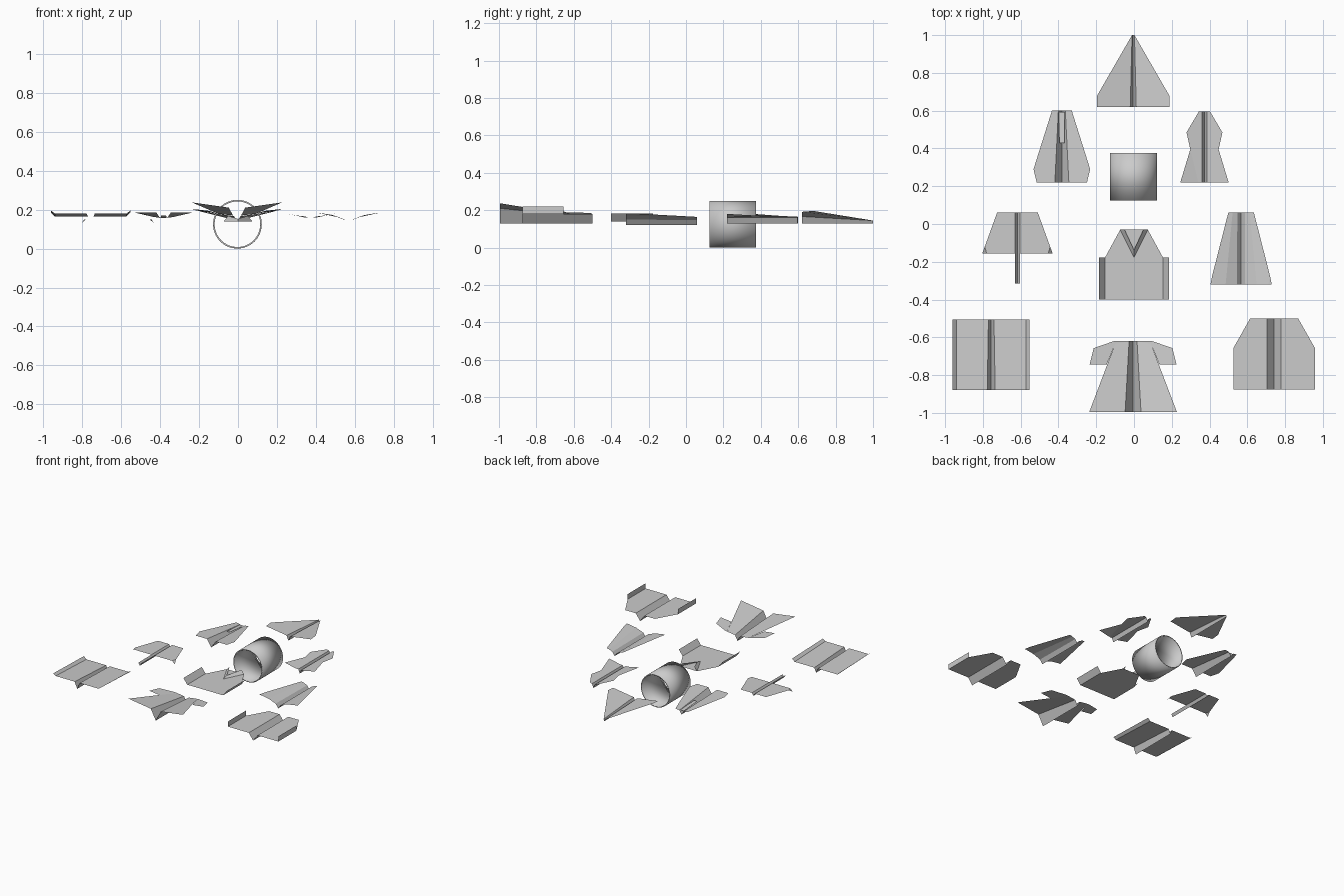
import bpy, bmesh, math
from mathutils import Matrix, Vector

default_cube = bpy.data.objects.get("Cube")
if default_cube:
    bpy.data.objects.remove(default_cube, do_unlink=True)

# One plain paper colour
paper = bpy.data.materials.new("paper_grey")
paper.use_nodes = True
paper.diffuse_color = (.6, .6, .6, 1)
paper.node_tree.nodes["Principled BSDF"].inputs["Base Color"].default_value = paper.diffuse_color


def finish(name, bm, centre_x):
    """Turn a bmesh into a paper object standing at centre_x."""
    mesh = bpy.data.meshes.new(name)
    bm.to_mesh(mesh)
    bm.free()
    mesh.materials.append(paper)
    obj = bpy.data.objects.new(name, mesh)
    obj.location.x = centre_x
    bpy.context.collection.objects.link(obj)
    return obj


def folded_plane(name, centre_x, *panels):
    """Build the left half from flat panels and mirror it across the keel."""
    bm = bmesh.new()
    for outline in panels:
        bm.faces.new([bm.verts.new(point) for point in outline])
    bmesh.ops.remove_doubles(bm, verts=bm.verts, dist=.0005)
    obj = finish(name, bm, centre_x)
    mirror = obj.modifiers.new("other_half", "MIRROR")
    mirror.merge_threshold = .0005


def shift(point, out=0, ahead=0, up=0):
    """A new point measured from a known one."""
    return point + Vector((out, ahead, up))


def narrow(point, factor):
    """The point moved towards the keel line."""
    return Vector((point.x * factor, point.y, point.z))


def keel(nose, tail, width, depth, nose_scale=1.0, bottom=.13):
    """One side of a V keel, with its two upper corners where the wing starts."""
    nose_bottom = Vector((0, nose, bottom))
    tail_bottom = Vector((0, tail, bottom))
    nose_root = shift(nose_bottom, out=width * nose_scale, up=depth * nose_scale)
    tail_root = shift(tail_bottom, out=width, up=depth)
    return [nose_bottom, tail_bottom, tail_root, nose_root], nose_root, tail_root


# Pointed dart
side, nose_root, tail_root = keel(nose=1, tail=.62, width=.016, depth=.036, nose_scale=.4)
tip = shift(tail_root, out=.175, up=.025)
folded_plane("pointed_dart", -.004, side,
             [nose_root, tail_root, tip, shift(tip, ahead=.06, up=.005)])

# Blunt dart with a locking tab over the keel
side, nose_root, tail_root = keel(nose=.6, tail=.22, width=.037, depth=.055, nose_scale=.5)
tip = shift(tail_root, out=.096)
elbow = shift(tip, out=.017, ahead=.07)
shoulder = shift(nose_root, out=.034, up=.005)
tab_front = nose_root.lerp(tail_root, .02)
tab_rear = nose_root.lerp(tail_root, .45)
folded_plane("blunt_dart", -.382, side,
             [nose_root, tail_root, tip, elbow, shoulder],
             [narrow(tab_front, 0), narrow(tab_rear, 0), narrow(tab_rear, .5), narrow(tab_front, .8)])

# Waisted glider with folded rear wings
side, nose_root, tail_root = keel(nose=.595, tail=.22, width=.013, depth=.03)
shoulder = shift(nose_root, out=.017, up=.005)
bulge = shift(shoulder, out=.065, ahead=-.11, up=.005)
waist = shift(bulge, out=-.02, ahead=-.09)
hinge = shift(tail_root, out=.02)
tip = shift(hinge, out=.095, up=.02)
folded_plane("waisted_glider", .373, side,
             [nose_root, tail_root, hinge, waist, bulge, shoulder],
             [waist, hinge, tip])

# Long-tailed glider with drooping wing corners
side, nose_root, tail_root = keel(nose=.06, tail=-.315, width=.013, depth=.02)
shoulder = shift(nose_root, out=.095)
wing_rear = shift(nose_root, ahead=-.215)
crease_rear = shift(wing_rear, out=.15)
crease_front = shift(wing_rear, out=.16, ahead=.035)
tip = shift(wing_rear, out=.173, up=-.02)
folded_plane("tail_glider", -.617, side,
             [nose_root, wing_rear, crease_rear, crease_front, shoulder],
             [crease_rear, tip, crease_front])

# Flat glider with a notched nose and upturned sides
nose = Vector((0, -.03, .14))
tail = shift(nose, ahead=-.37)
notch = shift(nose, ahead=-.147)
shoulder = shift(nose, out=.073)
flap_edges = [shift(end, out=.153) for end in (notch, tail)]
flap_tops = [shift(edge, out=.032, up=.043) for edge in flap_edges]
fold_tip = shift(shoulder, out=-.023, up=.028)
fold_inner = shift(notch, ahead=.04, up=.012)
folded_plane("notched_glider", 0,
             [shoulder, nose, tail, *reversed(flap_edges)],
             [*flap_edges, *reversed(flap_tops)],
             [shoulder, notch, fold_inner, fold_tip])

# Gull-winged glider
side, nose_root, tail_root = keel(nose=.06, tail=-.32, width=.022, depth=.03, nose_scale=.9, bottom=.12)
elbow_front = shift(nose_root, out=.025, up=.012)
elbow_rear = shift(tail_root, out=.06, up=.022)
shoulder = shift(elbow_front, out=.023, up=.005)
crease_front = shift(elbow_rear, out=.07, ahead=.05, up=.01)
crease_rear = shift(elbow_rear, out=.063, up=.01)
folded_plane("gull_glider", .567, side,
             [nose_root, tail_root, elbow_rear, elbow_front],
             [elbow_front, elbow_rear, crease_rear, crease_front, shoulder],
             [crease_rear, shift(crease_rear, out=.017), crease_front])

# Square glider with a lip along each side
side, nose_root, tail_root = keel(nose=-.505, tail=-.88, width=.021, depth=.05, nose_scale=.7)
edge_front = shift(narrow(nose_root, 0), out=.184)
edge_rear = shift(narrow(tail_root, 0), out=.184)
folded_plane("square_glider", -.756, side,
             [nose_root, tail_root, edge_rear, edge_front],
             [edge_front, edge_rear, shift(edge_rear, out=.02, up=.015), shift(edge_front, out=.02, up=.02)])

# Broad glider with upright winglets
side, nose_root, tail_root = keel(nose=-.5, tail=-.875, width=.037, depth=.05)
shoulder = shift(nose_root, out=.09)
edge_rear = shift(tail_root, out=.178)
edge_front = shift(edge_rear, ahead=.22)
folded_plane("winglet_glider", .742, side,
             [nose_root, tail_root, edge_rear, edge_front, shoulder],
             [edge_front, edge_rear, shift(edge_rear, up=.04), shift(edge_front, up=.04)])

# Canard jet with raised rear wings
side, nose_root, tail_root = keel(nose=-.62, tail=-.995, width=.042, depth=.08, nose_scale=.5)
tip = shift(tail_root, out=.19, up=.027)
shoulder = shift(nose_root, out=.074, ahead=-.015, up=.008)
canard_rear = shift(shoulder, out=.045, ahead=-.11, up=.015)
canard_tip = shift(canard_rear, out=.09, up=.01)
canard_front = shift(canard_tip, out=-.022, ahead=.088, up=-.008)
folded_plane("canard_jet", -.005, side,
             [nose_root, tail_root, tip, shoulder],
             [nose_root, shoulder, canard_rear, canard_tip, canard_front, shift(nose_root, out=.08, up=.01)])

# Paper ring lying along the flight direction
radius = .125
bm = bmesh.new()
placing = Matrix.Translation((0, radius * 2, radius)) @ Matrix.Rotation(math.pi / 2, 4, "X")
bmesh.ops.create_cone(bm, cap_ends=False, segments=64, radius1=radius, radius2=radius,
                      depth=radius * 2, matrix=placing)
bmesh.ops.recalc_face_normals(bm, faces=bm.faces)
for face in bm.faces:
    face.smooth = True
ring = finish("paper_ring", bm, -.003)
wall = ring.modifiers.new("wall", "SOLIDIFY")
wall.thickness = .008
wall.offset = -1
